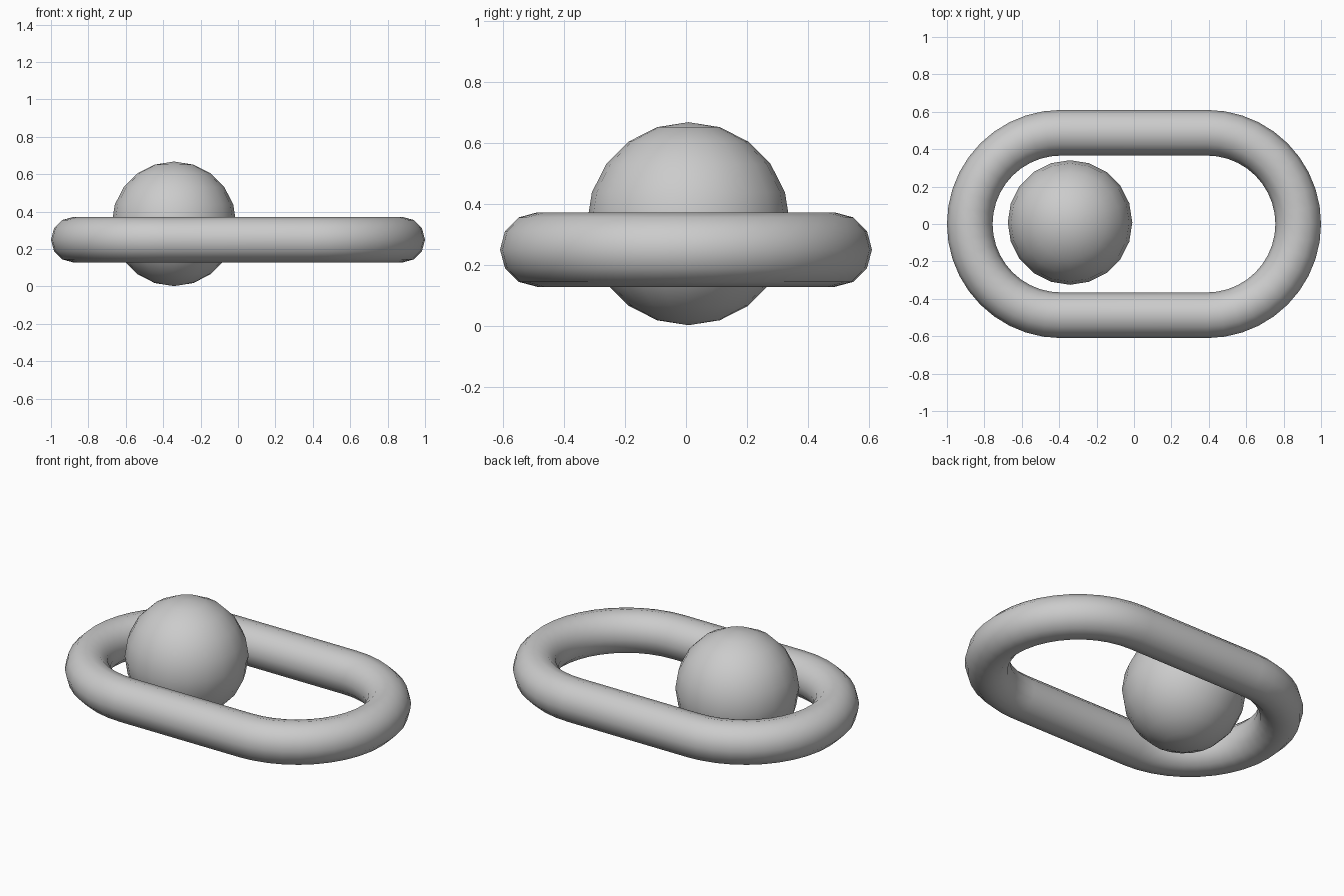
import bpy, bmesh, math
from math import pi, sin, cos

if "Cube" in bpy.data.objects:
    bpy.data.objects.remove(bpy.data.objects["Cube"])

HALF, BEND, TUBE, Z = 0.39, 0.488, 0.122, 0.25
STEPS, SIDES = 20, 12


def finish(name, bm):
    bmesh.ops.recalc_face_normals(bm, faces=bm.faces[:])
    mesh = bpy.data.meshes.new(name)
    bm.to_mesh(mesh)
    bm.free()
    for p in mesh.polygons:
        p.use_smooth = True
    obj = bpy.data.objects.new(name, mesh)
    bpy.context.collection.objects.link(obj)
    return obj


# Oblong ring: a round section carried around a stadium-shaped path
bm = bmesh.new()
rings = []
for cx, start in ((HALF, -pi / 2), (-HALF, pi / 2)):
    for i in range(STEPS + 1):
        a = start + pi * i / STEPS
        ring = []
        for j in range(SIDES):
            t = 2 * pi * j / SIDES
            r = BEND + TUBE * cos(t)
            ring.append(bm.verts.new((cx + r * cos(a), r * sin(a), Z + TUBE * sin(t))))
        rings.append(ring)
for k, ring in enumerate(rings):
    nxt = rings[(k + 1) % len(rings)]
    for j in range(SIDES):
        m = (j + 1) % SIDES
        bm.faces.new((ring[j], nxt[j], nxt[m], ring[m]))
finish("oblong_ring", bm)

# Ball resting inside the left end of the ring
bm = bmesh.new()
bmesh.ops.create_uvsphere(bm, u_segments=20, v_segments=10, radius=0.333)
ball = finish("ball", bm)
ball.location = (-0.342, 0.008, 0.335)
